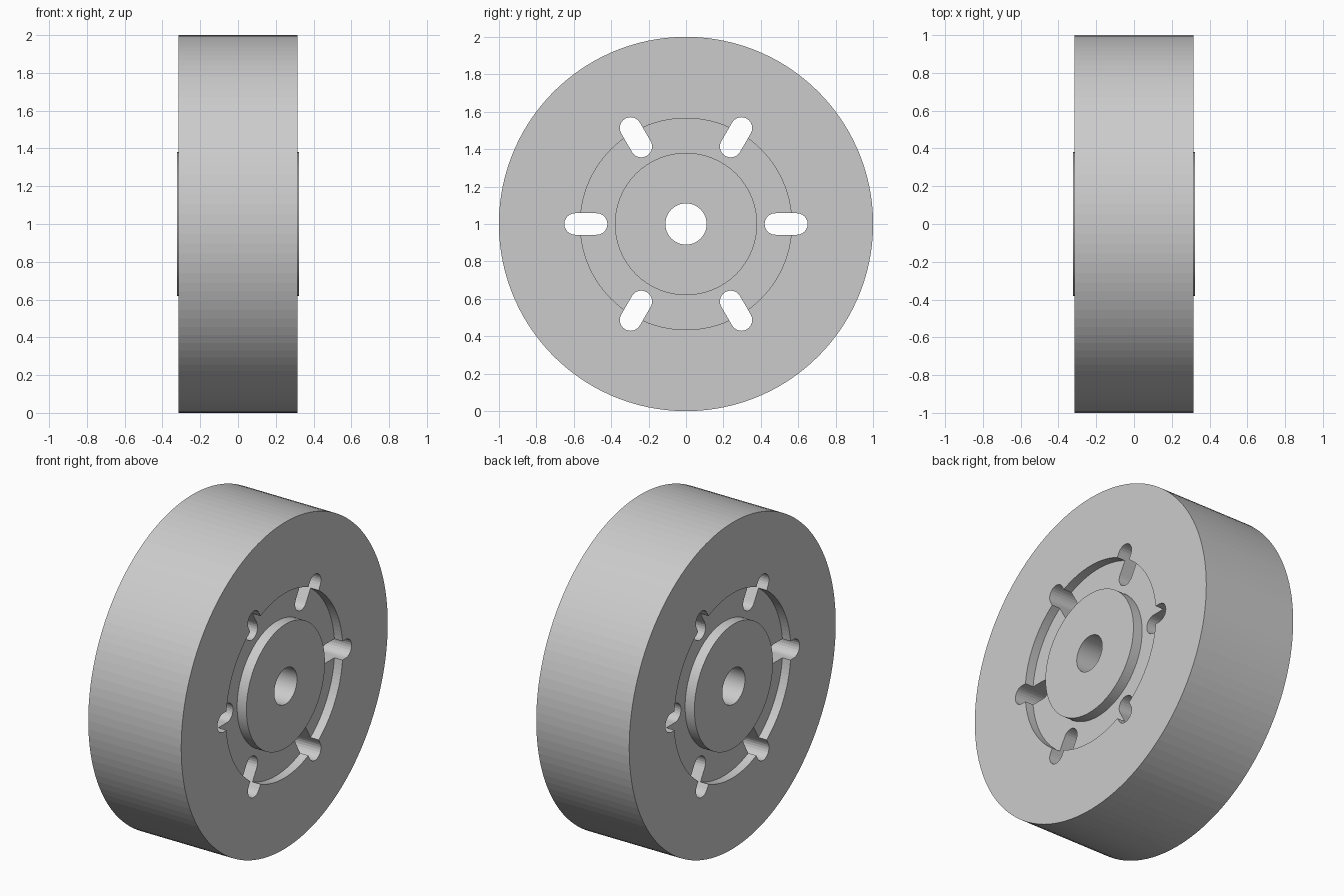
import bpy, bmesh, math
from mathutils import Matrix

cube = bpy.data.objects.get("Cube")
if cube:
    bpy.data.objects.remove(cube, do_unlink=True)

SEGMENTS = 120
HALF_WIDTH, HUB_HALF, FLOOR_HALF = 0.315, 0.323, 0.26
TIRE_R, RECESS_R, HUB_R, BORE_R = 1.0, 0.565, 0.38, 0.11
SLOT_MID, SLOT_HALF, SLOT_R = 0.535, 0.0575, 0.0575

grey = bpy.data.materials.new("plain grey")
grey.use_nodes = True
colour = (0.6, 0.6, 0.6, 1)
grey.diffuse_color = colour
grey.node_tree.nodes["Principled BSDF"].inputs["Base Color"].default_value = colour


def make_object(name, bm):
    bmesh.ops.recalc_face_normals(bm, faces=bm.faces)
    mesh = bpy.data.meshes.new(name)
    bm.to_mesh(mesh)
    bm.free()
    mesh.materials.append(grey)
    obj = bpy.data.objects.new(name, mesh)
    bpy.context.collection.objects.link(obj)
    return obj


# Wheel body: stepped half profile mirrored in x and turned about the axle
half = [(HUB_HALF, BORE_R), (HUB_HALF, HUB_R), (FLOOR_HALF, HUB_R),
        (FLOOR_HALF, RECESS_R), (HALF_WIDTH, RECESS_R), (HALF_WIDTH, TIRE_R)]
profile = half + [(-x, r) for x, r in reversed(half)]
bm = bmesh.new()
rings = []
for i in range(SEGMENTS):
    a = 2 * math.pi * i / SEGMENTS
    rings.append([bm.verts.new((x, r * math.cos(a), 1 + r * math.sin(a)))
                  for x, r in profile])
for i, ring in enumerate(rings):
    following = rings[(i + 1) % SEGMENTS]
    for j in range(len(profile)):
        k = (j + 1) % len(profile)
        bm.faces.new((ring[j], ring[k], following[k], following[j]))
wheel = make_object("wheel_body", bm)

# Six rounded slots cut right through the wheel
bm = bmesh.new()
steps = 12
outline = []
for end in (0, 1):
    for s in range(steps + 1):
        a = -math.pi / 2 + math.pi * (s / steps + end)
        centre = SLOT_MID + (SLOT_HALF if end == 0 else -SLOT_HALF)
        outline.append((centre + SLOT_R * math.cos(a), SLOT_R * math.sin(a)))
for n in range(6):
    turn = Matrix.Translation((0, 0, 1)) @ Matrix.Rotation(n * math.pi / 3, 4, "X")
    face = bm.faces.new([bm.verts.new((-0.5, y, z)) for y, z in outline])
    extruded = bmesh.ops.extrude_face_region(bm, geom=[face])["geom"]
    far = [v for v in extruded if isinstance(v, bmesh.types.BMVert)]
    bmesh.ops.translate(bm, verts=far, vec=(1, 0, 0))
    bmesh.ops.transform(bm, matrix=turn, verts=list(set(far) | set(face.verts)))
cutter = make_object("slot_cutter", bm)
cutter.hide_render = True
cutter.hide_viewport = True

cut = wheel.modifiers.new("slots", "BOOLEAN")
cut.operation = "DIFFERENCE"
cut.solver = "EXACT"
cut.object = cutter
